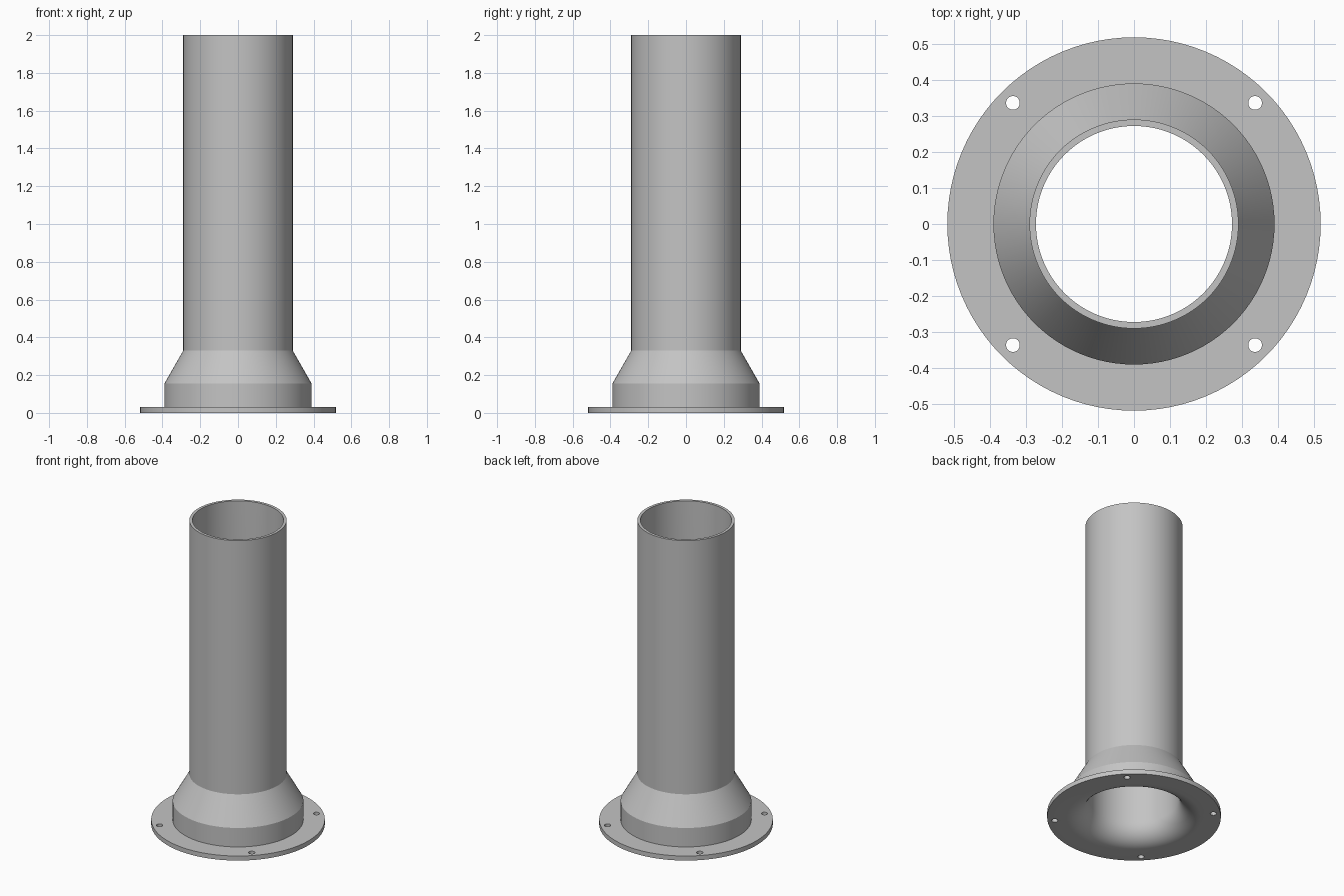
import bpy
import bmesh
from math import sin, cos, pi, radians
from mathutils import Matrix, Vector

cube = bpy.data.objects.get("Cube")
if cube:
    bpy.data.objects.remove(cube, do_unlink=True)

SEGMENTS = 96
FLANGE_R, FLANGE_H = 0.518, 0.03
HUB_R, HUB_TOP = 0.39, 0.155
PIPE_R, PIPE_BASE, PIPE_TOP = 0.29, 0.33, 2.0
BORE_R, FLARE = 0.272, 0.13
HOLE_R, HOLE_OFFSET = 0.019, 0.336

grey = bpy.data.materials.new("plain grey")
grey.use_nodes = True
colour = (0.55, 0.55, 0.55, 1)
grey.diffuse_color = colour
grey.node_tree.nodes["Principled BSDF"].inputs["Base Color"].default_value = colour


def add_object(name, bm):
    bmesh.ops.recalc_face_normals(bm, faces=bm.faces)
    mesh = bpy.data.meshes.new(name)
    bm.to_mesh(mesh)
    bm.free()
    mesh.materials.append(grey)
    obj = bpy.data.objects.new(name, mesh)
    bpy.context.collection.objects.link(obj)
    return obj


def lathe(name, profile):
    """Turn a closed (radius, height) profile around the z axis."""
    bm = bmesh.new()
    verts = [bm.verts.new((r, 0, z)) for r, z in profile]
    edges = [bm.edges.new((v, verts[i - 1])) for i, v in enumerate(verts)]
    bmesh.ops.spin(bm, geom=verts + edges, cent=(0, 0, 0), axis=(0, 0, 1),
                   angle=2 * pi, steps=SEGMENTS, use_merge=True)
    bmesh.ops.remove_doubles(bm, verts=bm.verts, dist=0.0001)
    return add_object(name, bm)


# Outside: flange, straight hub, tapered reducer and pipe
outside = [(FLANGE_R, 0), (FLANGE_R, FLANGE_H), (HUB_R, FLANGE_H),
           (HUB_R, HUB_TOP), (PIPE_R, PIPE_BASE), (PIPE_R, PIPE_TOP)]

# Inside: straight bore opening into a rounded bell mouth
steps = 14
angles = [i / steps * pi / 2 for i in range(steps + 1)]
inside = [(BORE_R, PIPE_TOP)]
inside += [(BORE_R + FLARE * (1 - cos(a)), FLARE * (1 - sin(a))) for a in angles]

pipe = lathe("flanged_pipe", outside + inside)

# Four bolt holes through the flange
bm = bmesh.new()
for sx in (-1, 1):
    for sy in (-1, 1):
        place = Matrix.Translation(Vector((sx * HOLE_OFFSET, sy * HOLE_OFFSET, FLANGE_H / 2)))
        bmesh.ops.create_cone(bm, cap_ends=True, segments=32, radius1=HOLE_R,
                              radius2=HOLE_R, depth=FLANGE_H * 3, matrix=place)
cutter = add_object("bolt_hole_cutter", bm)
cutter.hide_render = True

holes = pipe.modifiers.new("bolt holes", "BOOLEAN")
holes.operation = "DIFFERENCE"
holes.solver = "EXACT"
holes.object = cutter

bpy.ops.object.select_all(action="DESELECT")
pipe.select_set(True)
bpy.context.view_layer.objects.active = pipe
bpy.ops.object.modifier_apply(modifier=holes.name)
bpy.data.objects.remove(cutter, do_unlink=True)

# Smooth round walls, crisp corners
bpy.ops.object.shade_smooth_by_angle(angle=radians(20))
